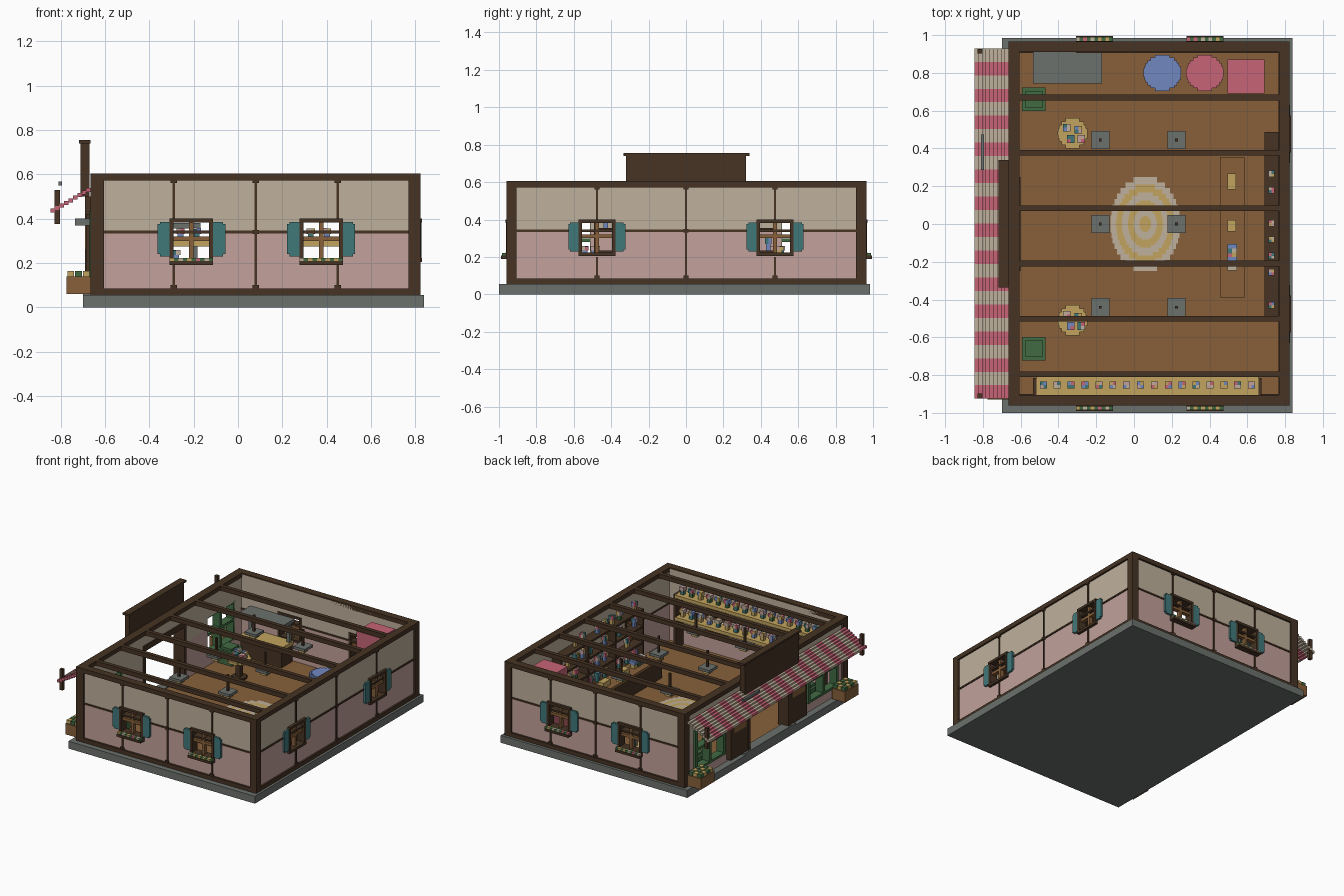
import bpy, bmesh, random
from math import sqrt

random.seed(4)
if "Cube" in bpy.data.objects:
    bpy.data.objects.remove(bpy.data.objects["Cube"])


def linear(value):
    value /= 255
    return value / 12.92 if value < .04 else ((value + .055) / 1.055) ** 2.4


COLOURS = dict(timber="463324", wood="87603a", plaster="bfb19c", rose="c2a19b", teal="40787a",
               stone="6c716d", straw="c2a45e", red="c66476", green="416b42", blue="7189c0")
MATERIALS = {}
for colour_name, code in COLOURS.items():
    rgba = [linear(c) for c in bytes.fromhex(code)] + [1]
    material = bpy.data.materials.new(colour_name)
    material.use_nodes = True
    material.diffuse_color = rgba
    material.node_tree.nodes["Principled BSDF"].inputs["Base Color"].default_value = rgba
    MATERIALS[colour_name] = material
KEYS = list(COLOURS)
FLOWERS = ["straw", "plaster", "red", "blue", "rose", "teal"]

# Outer plane of each wall: axis it faces, direction, position
WALLS = dict(front=("y", -1, .945), back=("y", 1, .95), right=("x", 1, .81), left=("x", -1, .65))


class Part:
    """Collects coloured blocks into one mesh object."""

    def __init__(self, name):
        self.name, self.bm = name, bmesh.new()

    def box(self, x, y, z, colour):
        lows, highs = [min(r) for r in (x, y, z)], [max(r) for r in (x, y, z)]
        made = bmesh.ops.create_cube(self.bm, size=1)["verts"]
        for v in made:
            v.co = [h if c > 0 else l for c, l, h in zip(v.co, lows, highs)]
        for face in {f for v in made for f in v.link_faces}:
            face.material_index = KEYS.index(colour)

    def block(self, x, y, z, width, depth, height, colour):
        """Block standing on z, centred on x and y."""
        self.box((x - width / 2, x + width / 2), (y - depth / 2, y + depth / 2), (z, z + height), colour)

    def on_wall(self, side, along, out, z, colour):
        axis, sign, plane = WALLS[side]
        across = [sign * (plane + d) for d in out]
        self.box(*((across, along) if axis == "x" else (along, across)), z, colour)

    def disc(self, x, y, rx, ry, z, height, colour, rows=13):
        """Stepped round slab."""
        for i in range(rows):
            t = (2 * i + 1) / rows - 1
            self.block(x, y + t * ry, z, 2 * rx * sqrt(1 - t * t), 2 * ry / rows, height, colour)

    def bouquet(self, x, y, z, size=.037, height=.06):
        """Pot topped by four flower heads."""
        self.block(x, y, z, size * .7, size * .7, height * .6, random.choice(["teal", "blue", "straw", "green"]))
        for dx in (-1, 1):
            for dy in (-1, 1):
                self.block(x + dx * size / 4, y + dy * size / 4, z + height * .5, size / 2, size / 2,
                           height * random.uniform(.4, .5), random.choice(FLOWERS))

    def finish(self):
        mesh = bpy.data.meshes.new(self.name)
        used = sorted({f.material_index for f in self.bm.faces})
        for f in self.bm.faces:
            f.material_index = used.index(f.material_index)
        for index in used:
            mesh.materials.append(MATERIALS[KEYS[index]])
        self.bm.to_mesh(mesh)
        self.bm.free()
        bpy.context.collection.objects.link(bpy.data.objects.new(self.name, mesh))


BASE, RAIL, TOP = .055, .34, .605


def pierced_wall(side, start, end, openings):
    """Two-tone wall with rectangular openings (low, high, bottom, top)."""
    part = Part(side + "_wall")

    def panel(a, b, low, high):
        for bottom, top, colour in ((BASE, RAIL, "rose"), (RAIL, TOP - .01, "plaster")):
            if min(high, top) > max(low, bottom):
                part.on_wall(side, (a, b), (-.04, 0), (max(low, bottom), min(high, top)), colour)

    for low, high, bottom, top in openings:
        panel(start, low, BASE, TOP)
        panel(low, high, BASE, bottom)
        panel(low, high, top, TOP)
        start = high
    panel(start, end, BASE, TOP)
    part.finish()


def window(side, centre, name, flowers):
    """Cross-barred window with shutters and an optional flower box."""
    part = Part(name)
    bottom, top, half = .205, .4, .098
    for s in (-1, 1):
        edge = centre + s * half
        part.on_wall(side, (edge, edge - s * .018), (-.045, .018), (bottom, top), "timber")
        part.on_wall(side, (edge, edge + s * .055), (0, .015), (.24, .375), "teal")
        part.on_wall(side, (edge, edge + s * .045), (0, .015), (.23, .385), "teal")
    for z in (bottom, top - .018):
        part.on_wall(side, (centre - half, centre + half), (-.045, .02), (z, z + .018), "timber")
    part.on_wall(side, (centre - .01, centre + .01), (-.03, 0), (bottom, top), "wood")
    part.on_wall(side, (centre - half, centre + half), (-.03, 0), (.3, .32), "wood")
    if flowers:
        part.on_wall(side, (centre - half, centre + half), (0, .045), (.19, .208), "timber")
        for i in range(10):
            a = centre - half + i * half / 5
            colour = "green" if i % 2 else random.choice(FLOWERS[:3])
            part.on_wall(side, (a, a + half / 5), (.008, .04), (.208, .222), colour)
    part.finish()


# Stone base and plank floor
base = Part("stone_base")
base.box((-.7, .84), (-1, .985), (0, BASE), "stone")
base.box((-.7, -.63), (-.3, .3), (BASE, .07), "stone")
base.finish()
floor = Part("floor")
floor.box((-.63, .79), (-.93, .93), (BASE, .063), "wood")
floor.finish()

# Walls with openings
LAYOUT = dict(front=(-.64, .8, (-.21, .375)), back=(-.64, .8, (-.21, .375)), right=(-.92, .92, (-.476, .476)))
for side, (start, end, centres) in LAYOUT.items():
    pierced_wall(side, start, end, [(c - .09, c + .09, .21, .39) for c in centres])
    for i, c in enumerate(centres):
        window(side, c, f"{side}_window_{i + 1}", side != "right")
SHOP = [(-.83, -.51, .14, .42), (-.24, .24, BASE, .46), (.51, .83, .14, .42)]
pierced_wall("left", -.92, .92, SHOP)

# Timber frame: posts, plates, thin rails and studs with knots
frame = Part("timber_frame")
for x in ((-.665, -.605), (.77, .823)):
    for y in ((-.96, -.905), (.91, .965)):
        frame.box(x, y, (BASE, TOP), "timber")
for z, inset in (((BASE, .085), .02), ((.572, TOP), 0)):
    for y in ((-.96, -.905 - inset), (.91 + inset, .965)):
        frame.box((-.66, .82), y, z, "timber")
    frame.box((.768 + inset, .823), (-.95, .95), z, "timber")
    if not inset:
        frame.box((-.665, -.605), (-.95, .95), z, "timber")
STUDS = dict(front=(-.29, .08, .45), back=(-.29, .08, .45), right=(-.476, 0, .476))
for side, studs in STUDS.items():
    start, end, centres = LAYOUT[side]
    frame.on_wall(side, (start, end), (-.045, .006), (RAIL - .006, RAIL + .006), "timber")
    for u in studs:
        spans = [(.085, .2), (.4, .575)] if any(abs(u - c) < .1 for c in centres) else [(.085, .575)]
        for span in spans:
            frame.on_wall(side, (u - .006, u + .006), (0, .006), span, "timber")
        for z in (.09, RAIL, .57):
            if z != RAIL or len(spans) == 1:
                frame.on_wall(side, (u - .014, u + .014), (0, .012), (z - .01, z + .01), "timber")
frame.finish()
beams = Part("roof_beams")
for i in range(6):
    beams.block(.08, -.795 + i * .293, .572, 1.4, .03, .033, "timber")
beams.finish()

# Shop front: door leaves, display windows, lamps, planters
shop = Part("shop_front")
for s in (-1, 1):
    shop.on_wall("left", (s * .24, s * .45), (0, .035), (.07, .42), "timber")
    shop.on_wall("left", (s * .27, s * .42), (.03, .04), (.26, .39), "wood")
    shop.on_wall("left", (s * .225, s * .25), (-.05, .04), (BASE, .48), "timber")
    for u in (.5, .67, .83):
        shop.on_wall("left", (s * u - .012, s * u + .012), (-.04, .02), (.13, .43), "green")
    for z in (.13, .28, .415):
        shop.on_wall("left", (s * .49, s * .84), (-.04, .02), (z, z + .018), "green")
    shop.on_wall("left", (s * .48, s * .5), (.01, .085), (.37, .4), "stone")
shop.on_wall("left", (-.25, .25), (-.05, .04), (.46, .5), "timber")
shop.finish()
planters = Part("planters")
for y in (-.85, .85):
    planters.block(-.72, y, .06, .11, .16, .08, "wood")
    for i in range(12):
        colour = "green" if i % 2 else "straw"
        planters.block(-.755 + i % 3 * .035, y - .055 + i // 3 * .037, .14, .03, .032, .025, colour)
planters.finish()

# Striped stepped awning with end poles
awning = Part("awning")
STRIPE, STEP = 1.855 / 26, .18 / 9
for i in range(26):
    y = .93 - i * STRIPE
    for j in range(9):
        x, z = -.845 + j * STEP, .428 + j * .0115
        awning.box((x, x + STEP), (y - STRIPE, y), (z, z + .018), "red" if i % 2 else "plaster")
for y in (-.91, .915):
    awning.block(-.815, y, .375, .025, .025, .155, "timber")
awning.block(-.803, .38, .55, .016, .19, .018, "stone")
awning.finish()

# Blank board above the door
board = Part("roof_board")
board.box((-.71, -.67), (-.32, .32), (.5, .745), "timber")
board.box((-.717, -.665), (-.335, .34), (.74, .755), "timber")
board.finish()

# Long flower shelves on the front wall
shelves = Part("flower_shelves")
for z in (.275, .44):
    shelves.box((-.515, .66), (-.905, -.81), (z, z + .025), "straw")
    for i in range(16):
        shelves.bouquet(-.48 + i * .0735, -.853, z + .025)
for x in (-.525, .665):
    shelves.block(x, -.86, BASE, .02, .09, .41, "timber")
shelves.finish()

# Goods shelf on the right wall
rack = Part("goods_rack")
for level in range(4):
    z = .1 + level * .12
    rack.box((.69, .765), (-.49, .485), (z, z + .015), "timber")
    for i in range(11):
        y = -.43 + i * .087
        if random.random() < .8:
            rack.bouquet(.728, y, z + .015, .034, .07)
for y in (-.485, -.16, .16, .48):
    rack.block(.728, y, BASE, .075, .015, .42, "timber")
rack.finish()

# Counter with boxes and a bouquet
counter = Part("counter")
counter.box((.465, .575), (-.38, .345), (BASE, .2), "timber")
counter.box((.455, .585), (-.39, .355), (.2, .22), "wood")
for y, depth in ((.225, .085), (-.01, .06)):
    counter.block(.518, y, .22, .045, depth, .04, "straw")
for i in range(3):
    counter.bouquet(.52, -.13 - i * .045, .22, .05)
counter.finish()

# Work table under a stone canopy
bench = Part("work_bench")
bench.box((-.52, -.18), (.77, .9), (BASE, .19), "timber")
bench.box((-.53, -.175), (.75, .905), (.19, .215), "straw")
bench.box((-.535, -.17), (.745, .91), (.355, .38), "stone")
for x in (-.51, -.195):
    bench.block(x, .88, .215, .025, .025, .14, "stone")
bench.finish()

# Oval rug made of stacked rings
rug = Part("oval_rug")
rug.disc(.06, 0, .215, .29, .063, .003, "wood", 21)
for i in range(6):
    scale = 1 - i / 6
    rug.disc(.06, 0, .185 * scale, .25 * scale, .066, .003 + i * .002, "straw" if i % 2 else "plaster", 17)
rug.finish()

# Round cushions and curtained booth
for name, x in (("blue", .15), ("red", .375)):
    cushion = Part(name + "_cushion")
    cushion.disc(x, .8, .1, .095, .063, .035, name)
    cushion.disc(x, .8, .085, .08, .09, .015, name)
    cushion.finish()
booth = Part("curtain_booth")
booth.box((.495, .69), (.69, .87), (.063, .55), "red")
booth.finish()

# Round flower tables and green display stands
for number, (y, stand_y) in enumerate(((-.51, -.66), (.48, .66)), 1):
    table = Part(f"flower_table_{number}")
    table.disc(-.325, y, .05, .05, .063, .015, "timber", 7)
    table.block(-.325, y, .07, .035, .035, .13, "timber")
    table.disc(-.325, y, .08, .08, .19, .02, "straw", 9)
    for dx, dy in ((-.03, .03), (.03, .02), (-.01, -.03), (.045, -.03)):
        table.bouquet(-.325 + dx, y + dy, .21, .04, .05)
    table.finish()
    stand = Part(f"display_stand_{number}")
    stand.block(-.53, stand_y, .063, .125, .125, .1, "green")
    stand.block(-.53, stand_y, .16, .09, .09, .02, "green")
    stand.finish()

# Hanging lamps
lamps = Part("hanging_lamps")
for x in (-.178, .225):
    for y in (-.44, 0, .445):
        lamps.block(x, y, .445, .095, .095, .02, "stone")
        lamps.block(x, y, .42, .05, .05, .025, "straw")
        lamps.block(x, y, .465, .014, .014, .12, "timber")
lamps.finish()
